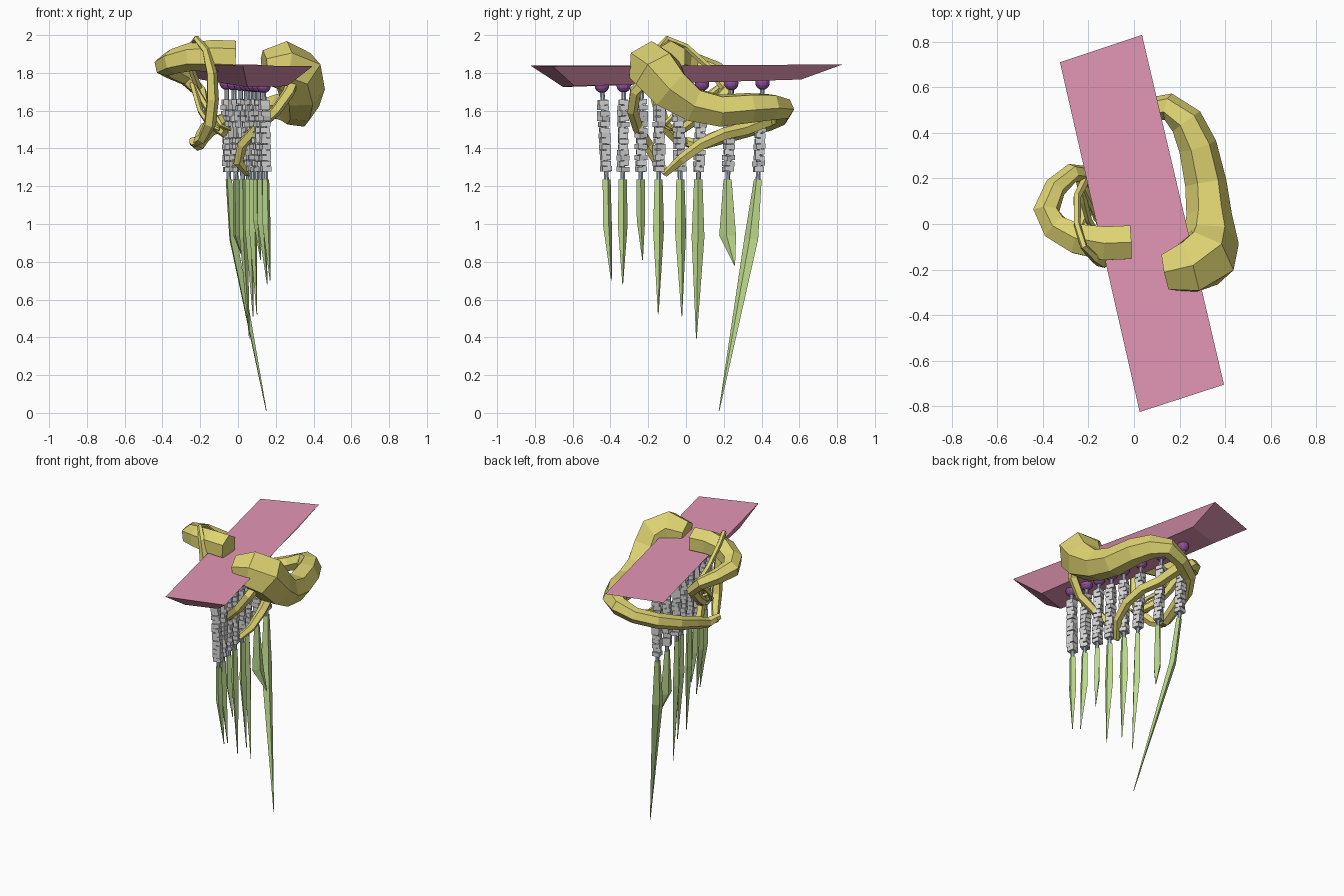
import bpy, bmesh, math, random
from mathutils import Vector, Matrix

random.seed(4)


def material(name, rgb):
    m = bpy.data.materials.new(name)
    m.diffuse_color = (*rgb, 1)
    return m


YELLOW = material("root yellow", (0.74, 0.66, 0.17))
PINK = material("plank pink", (0.77, 0.31, 0.46))
GREEN = material("blade green", (0.51, 0.70, 0.27))
GREY = material("bead grey", (0.66, 0.66, 0.67))
STEEL = material("rod steel", (0.45, 0.52, 0.60))
PURPLE = material("knob purple", (0.28, 0.08, 0.33))


def finish(bm, name, mat):
    bmesh.ops.recalc_face_normals(bm, faces=bm.faces)
    mesh = bpy.data.meshes.new(name)
    bm.to_mesh(mesh)
    bm.free()
    ob = bpy.data.objects.new(name, mesh)
    mesh.materials.append(mat)
    bpy.context.collection.objects.link(ob)
    return ob


def skin(bm, rings):
    """Join equal-sized rings of points into a capped skin."""
    vs = [[bm.verts.new(p) for p in r] for r in rings]
    n = len(vs[0])
    for a, b in zip(vs, vs[1:]):
        for i in range(n):
            j = (i + 1) % n
            bm.faces.new((a[i], a[j], b[j], b[i]))
    bm.faces.new(vs[0])
    bm.faces.new(vs[-1])


def tube(name, path, mat, sides=6):
    """Faceted tapering tube along (x, y, z, radius) points."""
    pts = [Vector(p[:3]) for p in path]
    rings, side = [], Vector((0, 0, 1))
    for i, p in enumerate(pts):
        t = (pts[min(i + 1, len(pts) - 1)] - pts[max(i - 1, 0)]).normalized()
        side = side - t * side.dot(t)
        side.normalize()
        up = t.cross(side)
        r = path[i][3]
        rings.append([p + side * r * math.cos(a) + up * r * math.sin(a)
                      for a in (2 * math.pi * k / sides for k in range(sides))])
    bm = bmesh.new()
    skin(bm, rings)
    return finish(bm, name, mat)


# Hanging plank with a sloped underside
bm = bmesh.new()
skin(bm, [[(-.325, .71, 1.835), (.035, .83, 1.845), (.395, -.705, 1.835), (.025, -.825, 1.84)],
          [(-.20, .54, 1.765), (.03, .61, 1.765), (.26, -.59, 1.73), (.05, -.65, 1.725)]])
finish(bm, "plank", PINK)

# Chimes: y on the plank, y shift at rod foot, blade middle z, half width, tip
chimes = [(-.445, .025, 1.00, .025, (.17, -.395, .69)),
          (-.33, -.005, 1.00, .027, (.155, -.335, .67)),
          (-.235, -.005, 1.02, .022, (.12, -.23, .80)),
          (-.14, -.005, .97, .030, (.10, -.147, .51)),
          (-.045, .015, .97, .031, (.08, -.022, .50)),
          (.085, -.02, .93, .034, (.06, .055, .385)),
          (.24, -.02, .94, .046, (.04, .258, .77)),
          (.405, -.025, .92, .040, (.15, .175, 0.0))]
for n, (y, dy, zm, w, tip) in enumerate(chimes, 1):
    x = .033 - .231 * y
    top, foot = Vector((x, y, 1.74)), Vector((x + .012, y + dy, 1.22))

    # Round knob
    bm = bmesh.new()
    bmesh.ops.create_uvsphere(bm, u_segments=12, v_segments=8, radius=.038,
                              matrix=Matrix.Translation((x, y, 1.732 + .02 * (y + .4))))
    finish(bm, f"knob_{n}", PURPLE)

    # Rod
    tube(f"rod_{n}", [(*top, .013), (*foot, .013)], STEEL, 8)

    # Rows of four small blocks around the rod, slightly jostled
    bm = bmesh.new()
    for k in range(13):
        z = 1.645 - k * .0295
        c = top.lerp(foot, (1.74 - z) / .52)
        row = Matrix.Translation(c) @ Matrix.Rotation(.35 + random.uniform(-.3, .3), 4, 'Z')
        for sx, sy in ((-1, -1), (-1, 1), (1, -1), (1, 1)):
            m = row @ Matrix.Translation((sx * .0125, sy * .0125, random.uniform(-.003, .003))) \
                @ Matrix.Diagonal((.025, .025, .027, 1))
            bmesh.ops.create_cube(bm, size=1, matrix=m)
    finish(bm, f"beads_{n}", GREY)

    # Thin pointed blade
    tip = Vector(tip)
    mid = foot.lerp(tip, .14)
    mid.z = zm
    if n == 7:
        mid.y -= .005
    elif n == 8:
        mid = Vector((-.025, .345, zm))
    turn = random.uniform(-.4, .4)

    def diamond(c, a, b):
        u = Vector((math.sin(turn), math.cos(turn), 0))
        v = Vector((u.y, -u.x, 0))
        return [c + u * a, c + v * b, c - u * a, c - v * b]
    bm = bmesh.new()
    foot.z = 1.235
    skin(bm, [diamond(foot, .022, .018), diamond(mid, w, .022),
              diamond(tip + Vector((0, 0, .01)), .002, .002)])
    finish(bm, f"blade_{n}", GREEN)

# Thick right root, wrapping under the plank to the back left
tube("right_root", [(.14, -.21, 1.83, .09), (.24, -.19, 1.84, .13), (.315, -.15, 1.80, .14),
                    (.335, -.08, 1.71, .125), (.33, .04, 1.63, .10), (.315, .18, 1.60, .092),
                    (.28, .34, 1.615, .085), (.23, .45, 1.62, .075), (.15, .515, 1.61, .06),
                    (.04, .50, 1.57, .05), (-.08, .43, 1.54, .05), (-.16, .31, 1.50, .045),
                    (-.19, .18, 1.46, .04), (-.21, .06, 1.42, .034),
                    (-.24, -.02, 1.44, .022)], YELLOW)
# Branches of the right root, meeting in a hook at the middle
tube("right_front_branch", [(.30, -.20, 1.78, .035), (.27, -.27, 1.70, .033),
                            (.20, -.285, 1.60, .030), (.10, -.255, 1.51, .030),
                            (.02, -.20, 1.42, .030), (0, -.15, 1.33, .028),
                            (.05, -.10, 1.265, .017)], YELLOW, 5)
tube("right_rear_branch", [(.0, .46, 1.56, .04), (.05, .31, 1.50, .036),
                           (.10, .20, 1.475, .034), (.125, .08, 1.42, .032),
                           (.115, -.02, 1.345, .028), (.05, -.11, 1.265, .018)], YELLOW, 5)

# Left root curling above and beside the plank
tube("left_root", [(-.015, -.08, 1.885, .085), (-.13, -.085, 1.89, .085), (-.25, -.065, 1.885, .075),
                   (-.345, -.015, 1.86, .066), (-.385, .06, 1.84, .06), (-.345, .16, 1.81, .05),
                   (-.27, .225, 1.77, .042), (-.20, .22, 1.70, .036), (-.18, .13, 1.61, .032),
                   (-.15, .03, 1.54, .030), (-.07, -.05, 1.48, .024)], YELLOW)
# Thin looping tendrils
tube("high_tendril", [(-.21, .20, 1.72, .02), (-.25, .12, 1.83, .018), (-.25, .0, 1.94, .016),
                      (-.22, -.10, 1.982, .016), (-.17, -.15, 1.92, .022), (-.14, -.165, 1.80, .030),
                      (-.135, -.155, 1.66, .034), (-.15, -.12, 1.53, .034),
                      (-.19, -.05, 1.45, .028), (-.24, .02, 1.425, .02)], YELLOW, 5)
for i, (a, b) in enumerate([(-.20, .0), (-.17, .06), (-.14, -.06)], 1):
    tube(f"small_tendril_{i}", [(-.24, .20, 1.74, .018), (a - .02, .10 + b, 1.70 - i * .03, .017),
                                (a, .02 + b, 1.60, .016), (a + .05, -.06 + b, 1.52, .014),
                                (a + .10, -.08, 1.50, .008)], YELLOW, 5)
